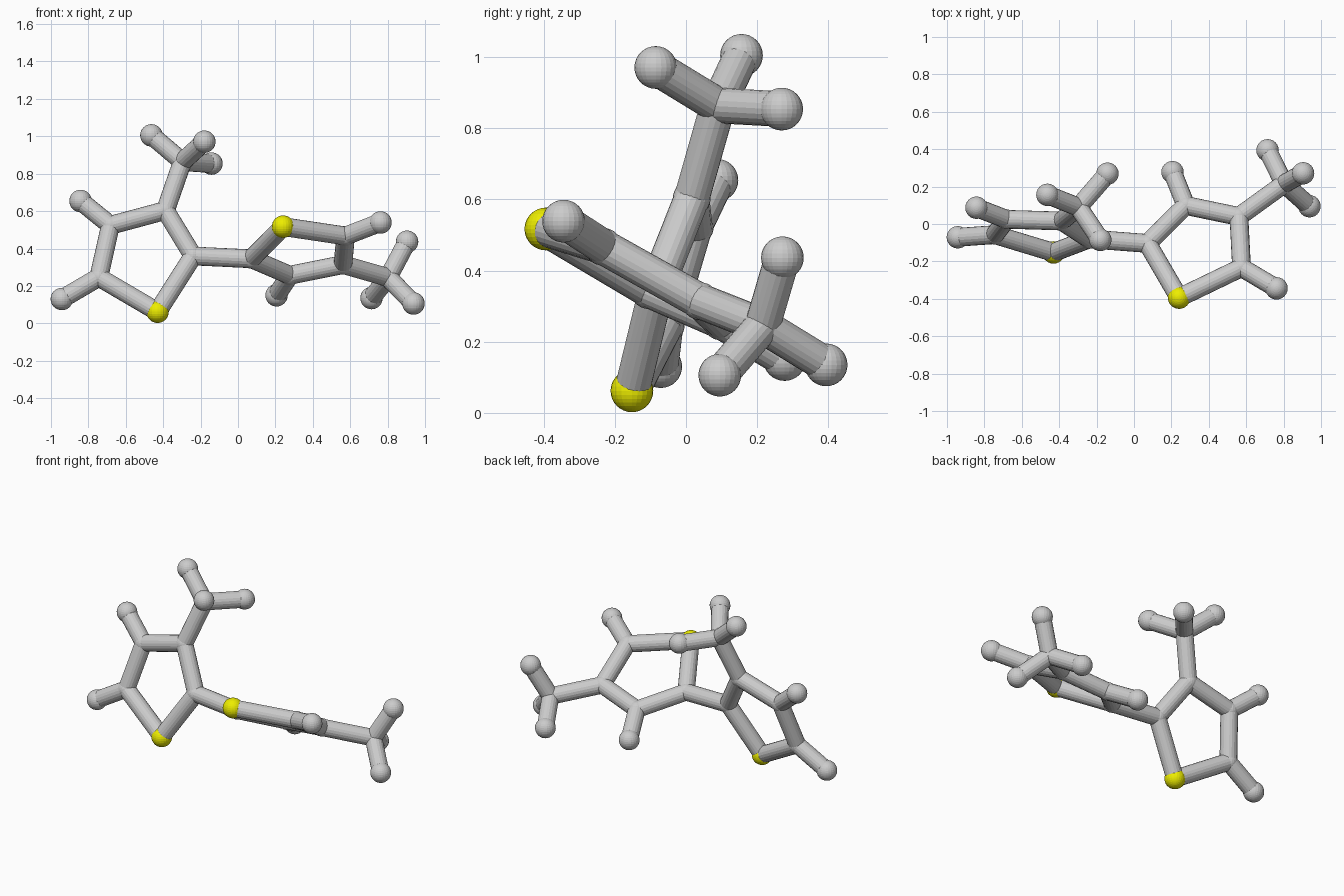
import bpy
from mathutils import Vector

if "Cube" in bpy.data.objects:
    bpy.data.objects.remove(bpy.data.objects["Cube"])

BALL, JOINT, ROD = 0.06, 0.053, 0.05

yellow = bpy.data.materials.new("yellow")
yellow.diffuse_color = (0.85, 0.85, 0.0, 1)
yellow.use_nodes = True
yellow.node_tree.nodes["Principled BSDF"].inputs["Base Color"].default_value = yellow.diffuse_color


def ball(name, p, r, mat=None):
    bpy.ops.mesh.primitive_uv_sphere_add(segments=24, ring_count=16, radius=r, location=p)
    ob = bpy.context.object
    ob.name = name
    if mat:
        ob.data.materials.append(mat)


def rod(name, a, b):
    a, b = Vector(a), Vector(b)
    d = b - a
    bpy.ops.mesh.primitive_cylinder_add(vertices=20, radius=ROD, depth=d.length, location=(a + b) / 2)
    ob = bpy.context.object
    ob.name = name
    ob.rotation_euler = d.to_track_quat('Z', 'Y').to_euler()


# Each half: ring points (first is sulfur), side branch and end balls
halves = {
    "left": {
        "S": (-0.43, -0.152, 0.062), "A": (-0.24, -0.08, 0.36),
        "B": (-0.388, 0.016, 0.603), "C": (-0.682, 0.025, 0.524),
        "D": (-0.744, -0.057, 0.246), "M": (-0.297, 0.09, 0.864),
        "HC": (-0.842, 0.087, 0.654), "HD": (-0.942, -0.071, 0.13),
        "M1": (-0.463, 0.156, 1.005), "M2": (-0.18, -0.085, 0.971),
        "M3": (-0.142, 0.269, 0.854)},
    "right": {
        "S": (0.241, -0.394, 0.517), "A": (0.072, -0.104, 0.345),
        "C": (0.277, 0.099, 0.257), "B": (0.561, 0.04, 0.314),
        "D": (0.575, -0.233, 0.467), "M": (0.803, 0.215, 0.245),
        "HC": (0.206, 0.277, 0.15), "HD": (0.762, -0.344, 0.539),
        "M1": (0.904, 0.271, 0.436), "M2": (0.938, 0.095, 0.106),
        "M3": (0.714, 0.394, 0.135)},
}
branches = ["BM", "MM1", "MM2", "MM3", "CHC", "DHD"]
rings = {"left": ["SA", "AB", "BC", "CD", "DS"], "right": ["SA", "AC", "CB", "BD", "DS"]}

for side, pts in halves.items():
    # Atoms: yellow sulfur, rounded carbon joints, hydrogen end balls
    for key, p in pts.items():
        if key == "S":
            ball(side + "_sulfur", p, BALL, yellow)
        elif key in "ABCDM":
            ball(side + "_carbon_joint", p, JOINT)
        else:
            ball(side + "_hydrogen", p, BALL)
    # Bonds
    for pair in rings[side] + branches:
        rod(side + "_bond", pts[pair[0]], pts[pair[1:]])

# Bond joining the two rings
rod("bridge_bond", halves["left"]["A"], halves["right"]["A"])
